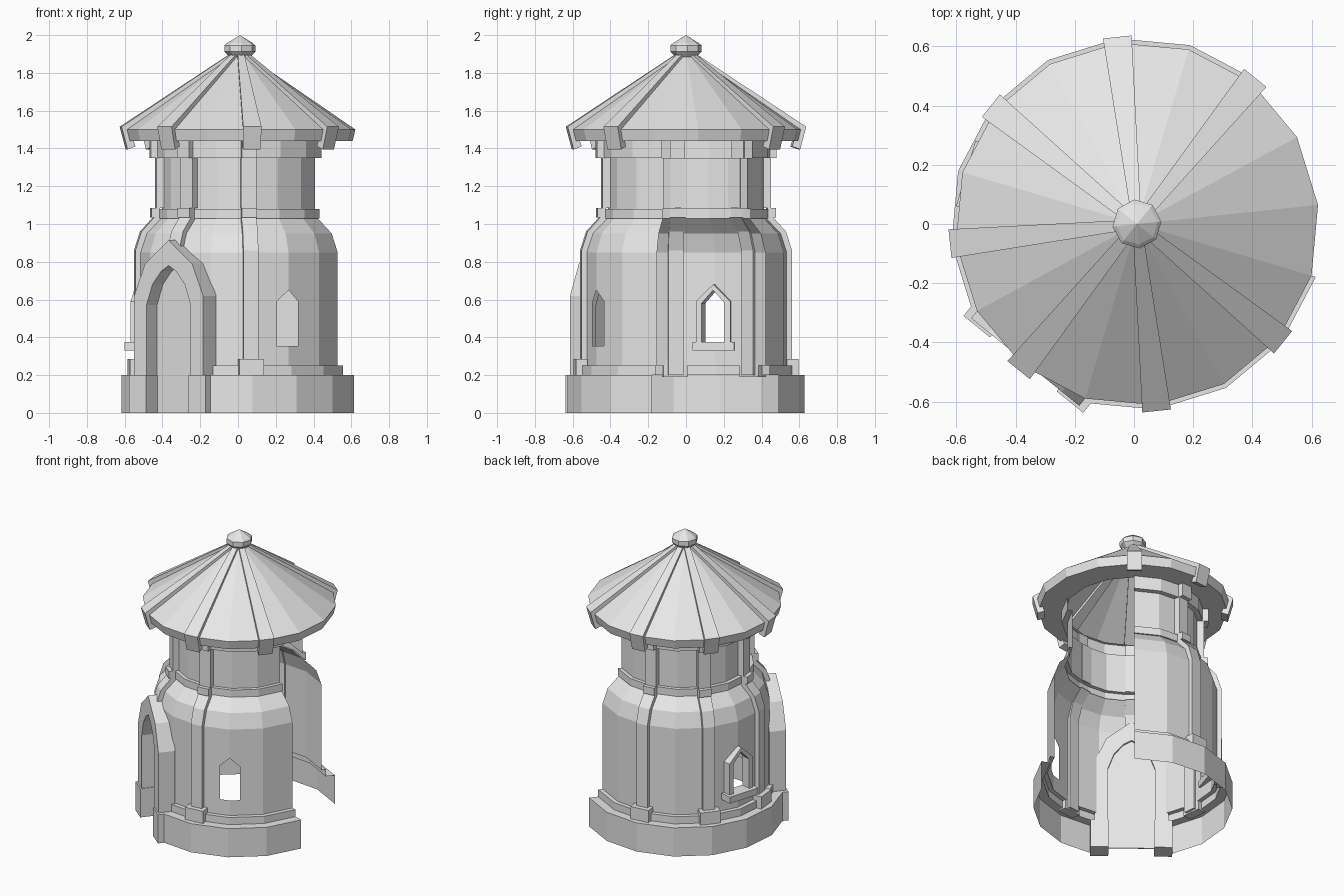
import bpy, bmesh
from math import radians, sin, cos
from mathutils import Vector, Matrix

if "Cube" in bpy.data.objects:
    bpy.data.objects.remove(bpy.data.objects["Cube"])

CENTRE = Vector((0.01, 0, 0))
TURN = 6            # rotation of the whole tower
STEP = 22.5         # sixteen sides
DOOR, FRONT_WINDOW, SIDE_WINDOW = -129, -61.5, 163.5

stone = bpy.data.materials.new("grey_stone")
stone.use_nodes = True
GREY = (0.8, 0.8, 0.8, 1)
stone.diffuse_color = GREY
stone.node_tree.nodes["Principled BSDF"].inputs["Base Color"].default_value = GREY


def finish(name, bm):
    bmesh.ops.recalc_face_normals(bm, faces=bm.faces)
    mesh = bpy.data.meshes.new(name)
    bm.to_mesh(mesh)
    bm.free()
    mesh.materials.append(stone)
    obj = bpy.data.objects.new(name, mesh)
    obj.location = CENTRE
    bpy.context.collection.objects.link(obj)
    return obj


def lathe(profile, start, step, count, closed):
    """Flat-sided shell of (radius, z) points swept around the axis."""
    bm = bmesh.new()
    rings = []
    for i in range(count if closed else count + 1):
        a = radians(start + i * step)
        rings.append([bm.verts.new((r * cos(a), r * sin(a), z)) for r, z in profile])
    for i in range(count):
        left, right = rings[i], rings[(i + 1) % len(rings)]
        for j in range(len(profile) - 1):
            bm.faces.new((left[j], right[j], right[j + 1], left[j + 1]))
    bmesh.ops.remove_doubles(bm, verts=bm.verts, dist=0.0001)
    return bm


def solid(name, near, far, angle):
    """Closed prism between two matching outlines of (outward, sideways, z)."""
    bm = bmesh.new()
    a = [bm.verts.new(p) for p in near]
    b = [bm.verts.new(p) for p in far]
    bm.faces.new(a)
    bm.faces.new(b[::-1])
    for i in range(len(a)):
        j = (i + 1) % len(a)
        bm.faces.new((a[i], b[i], b[j], a[j]))
    bm.transform(Matrix.Rotation(radians(angle), 4, 'Z'))
    return finish(name, bm)


def plate(name, outline, inner, outer, angle):
    """Outline of (sideways, z) pushed outward."""
    return solid(name, [(inner, t, z) for t, z in outline],
                 [(outer, t, z) for t, z in outline], angle)


def strip(name, side, half_width, angle, taper=0.0):
    """Side outline of (outward, z) given a width that may grow outward."""
    return solid(name, [(n, -half_width - taper * n, z) for n, z in side],
                 [(n, half_width + taper * n, z) for n, z in side], angle)


def rectangle(t0, t1, z0, z1):
    return [(t0, z0), (t1, z0), (t1, z1), (t0, z1)]


def mirrored(half):
    """Complete a half outline that ends on the middle line."""
    return half + [(-t, z) for t, z in half[-2::-1]]


def arch_band(outer, inner):
    return mirrored(outer) + mirrored(inner)[::-1]


def cut_opening(bm, angle, w, z0, spring, apex):
    """Cut a pointed opening through the wall at an angle."""
    out = Vector((cos(radians(angle)), sin(radians(angle)), 0))
    side = Vector((-out.y, out.x, 0))
    up = Vector((0, 0, 1))
    rise = apex - spring
    planes = [(side * w, side), (side * -w, side), (up * z0, up),
              (up * apex, up * w + side * rise), (up * apex, up * w - side * rise)]
    limit = cos(radians(STEP * 1.1))

    def nearby(f):
        c = f.calc_center_median()
        flat = Vector((c.x, c.y, 0))
        return flat.normalized().dot(out) > limit

    for co, no in planes:
        faces = [f for f in bm.faces if nearby(f)]
        geom = set(faces)
        for f in faces:
            geom.update(f.edges)
            geom.update(f.verts)
        bmesh.ops.bisect_plane(bm, geom=list(geom), plane_co=co, plane_no=no, dist=0.00001)
    doomed = []
    for f in bm.faces:
        c = f.calc_center_median()
        t = abs(c.dot(side))
        if c.dot(out) > 0 and t < w and z0 < c.z < apex - rise * t / w:
            doomed.append(f)
    bmesh.ops.delete(bm, geom=doomed, context='FACES')


# Wall shell with an open side, a doorway and two windows
wall_profile = [(.63, 0), (.63, .2), (.57, .2), (.57, .25), (.54, .25), (.54, .85),
                (.507, .95), (.43, 1.03), (.44, 1.03), (.44, 1.08), (.415, 1.08),
                (.415, 1.35), (.45, 1.35), (.45, 1.44)]
wall = lathe(wall_profile, 51, STEP, 13, False)
cut_opening(wall, DOOR, .2, -.1, .6, .85)
for a in (FRONT_WINDOW, SIDE_WINDOW):
    cut_opening(wall, a, .064, .355, .59, .65)
bmesh.ops.dissolve_limit(wall, angle_limit=0.01, verts=wall.verts, edges=wall.edges)
finish("tower_wall", wall)

# Pilasters with foot blocks
low = [(.56, .2), (.56, .86)]
high = [(.528, .96), (.46, 1.035), (.475, 1.035), (.475, 1.085), (.449, 1.085),
        (.449, 1.35), (.478, 1.35), (.478, 1.44)]


def pilaster(outer, angle):
    back = [(n - .045, z) for n, z in outer[::-1]]
    strip("pilaster", outer + back, .04, angle)


for a in (-174, -84, 96, 141):
    pilaster(low + high, a)
    plate("pilaster_foot", rectangle(-.065, .065, .19, .285), .53, .592, a)
pilaster([(.56, .86)] + high, DOOR)

# Door surround, foot blocks and panel
surround = arch_band([(.235, .19), (.235, .62), (.16, .79), (0, .915)],
                     [(.15, .19), (.15, .57), (.11, .68), (.05, .75), (0, .78)])
plate("door_surround", surround, .49, .6, DOOR)
for s in (-1, 1):
    plate("door_foot", rectangle(s * .145, s * .26, 0, .2), .49, .61, DOOR)
panel = mirrored([(.17, 0), (.17, .58), (.12, .7), (0, .8)])
plate("door_panel", panel, .505, .512, DOOR)

# Framed side window
frame = arch_band([(.095, .36), (.095, .59), (0, .68)],
                  [(.064, .36), (.064, .58), (0, .65)])
plate("window_frame", frame, .505, .575, SIDE_WINDOW)
plate("window_sill", rectangle(-.115, .115, .33, .375), .505, .603, SIDE_WINDOW)

# Roof with eave board and soffit
roof_profile = [(0, 1.92), (.615, 1.5), (.6, 1.44), (.43, 1.44)]
finish("roof", lathe(roof_profile, TURN, STEP, 16, True))

# Roof ribs, one missing over the open side
rib_side = [(.04, 1.908), (.635, 1.515), (.603, 1.395), (.56, 1.41), (.585, 1.49), (.04, 1.875)]
for k in range(1, 8):
    strip("roof_rib", rib_side, .015, TURN + 45 * k, .053)

# Finial
finial_profile = [(0, 1.88), (.05, 1.88), (.083, 1.912), (.083, 1.945), (.07, 1.957), (0, 2)]
finish("finial", lathe(finial_profile, TURN, 45, 8, True))
